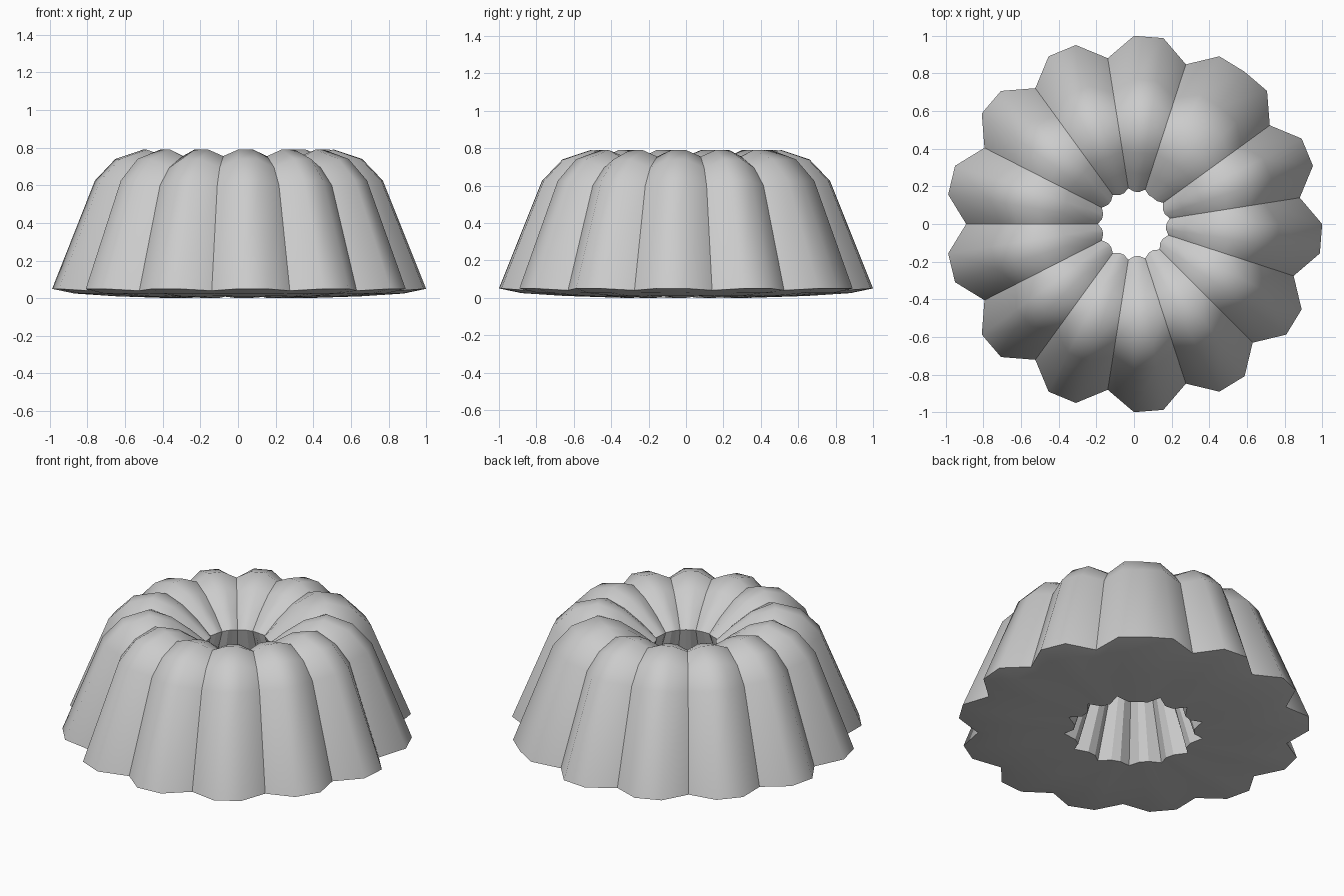
import bpy, bmesh
from math import sin, cos, radians

if "Cube" in bpy.data.objects:
    bpy.data.objects.remove(bpy.data.objects["Cube"])

SEGS = 40  # 13 flutes: twelve are 3 segments wide, one is 4 wide
grooves = {4} | {(8 + 3 * k) % SEGS for k in range(12)}
grooves.discard(5)
# groove azimuths in 9 degree steps: 72 deg, then every 27 deg up to 36 deg

# closed cross-section: (lobe radius, lobe z, groove radius, groove z)
profile = [
    (1.00, 0.05, 0.892, 0.04),    # outer bottom rim
    (0.77, 0.625, 0.705, 0.60),
    (0.66, 0.74, 0.62, 0.695),
    (0.51, 0.79, 0.50, 0.755),    # crest
    (0.38, 0.745, 0.39, 0.715),
    (0.27, 0.665, 0.28, 0.645),
    (0.172, 0.58, 0.192, 0.57),   # upper rim of the centre hole
    (0.345, 0.00, 0.40, 0.01),    # lower rim of the centre hole
    (0.65, 0.01, 0.62, 0.012),
    (0.88, 0.025, 0.80, 0.025),
]
HOLE_TOP, HOLE_BOTTOM = 6, 7

bm = bmesh.new()
rings = []
for i in range(SEGS):
    a = radians(360 / SEGS * i)
    ring = []
    for lr, lz, gr, gz in profile:
        r, z = (gr, gz) if i in grooves else (lr, lz)
        ring.append(bm.verts.new((r * cos(a), r * sin(a), z)))
    rings.append(ring)

n = len(profile)
for i in range(SEGS):
    p, q = rings[i], rings[(i + 1) % SEGS]
    for j in range(n):
        k = (j + 1) % n
        f = bm.faces.new((p[j], q[j], q[k], p[k]))
        f.smooth = j != HOLE_TOP  # hole wall stays flat shaded

# creases: groove lines and the three hard rims
for i in range(SEGS):
    for j in range(n):
        if i in grooves and j < HOLE_BOTTOM:
            bm.edges.get((rings[i][j], rings[i][(j + 1) % n])).smooth = False
        if j in (0, HOLE_TOP, HOLE_BOTTOM):
            bm.edges.get((rings[i][j], rings[(i + 1) % SEGS][j])).smooth = False

bmesh.ops.recalc_face_normals(bm, faces=bm.faces)
mesh = bpy.data.meshes.new("fluted_ring_cake")
bm.to_mesh(mesh)
bm.free()
cake = bpy.data.objects.new("fluted_ring_cake", mesh)
bpy.context.collection.objects.link(cake)
